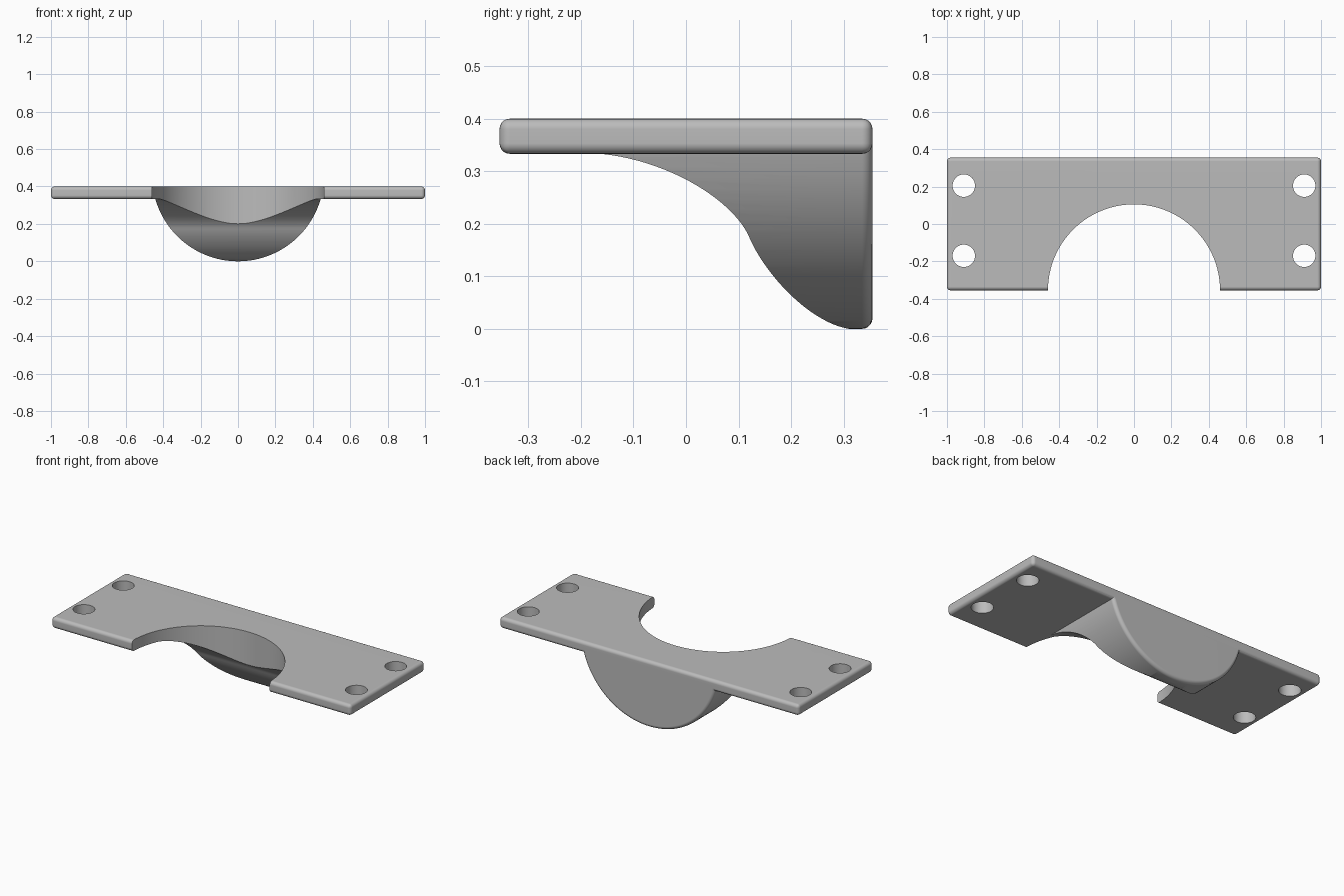
import bpy, bmesh, math
from mathutils import Matrix, Vector
from mathutils.geometry import interpolate_bezier

if "Cube" in bpy.data.objects:
    bpy.data.objects.remove(bpy.data.objects["Cube"])

grey = bpy.data.materials.new("grey metal")
grey.diffuse_color = (0.5, 0.5, 0.5, 1)
grey.use_nodes = True
grey.node_tree.nodes["Principled BSDF"].inputs["Base Color"].default_value = grey.diffuse_color

BACK, R, TOP, UNDER = 0.355, 0.46, 0.40, 0.333
ROUND = 0.02


def make(name, bm):
    bmesh.ops.recalc_face_normals(bm, faces=bm.faces)
    me = bpy.data.meshes.new(name)
    bm.to_mesh(me)
    bm.free()
    me.materials.append(grey)
    ob = bpy.data.objects.new(name, me)
    bpy.context.collection.objects.link(ob)
    return ob


def cylinder(name, r, depth, matrix, segments=96):
    bm = bmesh.new()
    bmesh.ops.create_cone(bm, cap_ends=True, segments=segments, radius1=r,
                          radius2=r, depth=depth, matrix=matrix)
    return make(name, bm)


def apply_mod(ob, kind, **settings):
    mod = ob.modifiers.new(kind.lower(), kind)
    for key, value in settings.items():
        setattr(mod, key, value)
    bpy.context.view_layer.objects.active = ob
    bpy.ops.object.modifier_apply(modifier=mod.name)


def combine(ob, tool, operation):
    apply_mod(ob, 'BOOLEAN', object=tool, operation=operation, solver='EXACT')
    bpy.data.objects.remove(tool)


# Flat mounting plate with rounded outer edges
bm = bmesh.new()
bmesh.ops.create_cube(bm, size=1, matrix=Matrix.Translation((0, 0, (TOP + UNDER) / 2))
                      @ Matrix.Diagonal((2, 2 * BACK, TOP - UNDER, 1)))
bmesh.ops.bevel(bm, geom=bm.edges[:], offset=ROUND, segments=5, profile=0.5, affect='EDGES')
plate = make("mounting_bracket", bm)

# Round boss under the plate, its back rim rounded
boss = cylinder("boss", R, 2 * BACK, Matrix.Translation((0, 0, R)) @ Matrix.Rotation(math.pi / 2, 4, 'X'), 128)
bm = bmesh.new()
bm.from_mesh(boss.data)
rim = [e for e in bm.edges if all(v.co.y > BACK - 0.001 for v in e.verts)]
bmesh.ops.bevel(bm, geom=rim, offset=ROUND, segments=5, profile=0.5, affect='EDGES')
bm.to_mesh(boss.data)
bm.free()

# S-curved underside, swept across the boss
bends = [((-0.2, 0.335), (-0.06, 0.335), (0.08, 0.255), (0.118, 0.18)),
         ((0.118, 0.18), (0.15, 0.10), (0.245, 0.003), (0.32, -0.001))]
profile = []
for bend in bends:
    profile += interpolate_bezier(*[Vector((0, y, z)) for y, z in bend], 24)[:-1]
profile += [Vector((0, y, z)) for y, z in ((0.32, -0.001), (0.4, -0.02), (0.4, 0.365), (-0.2, 0.365))]
bm = bmesh.new()
face = bm.faces.new([bm.verts.new(p - Vector((0.6, 0, 0))) for p in profile])
swept = bmesh.ops.extrude_face_region(bm, geom=[face])["geom"]
bmesh.ops.translate(bm, vec=(1.2, 0, 0), verts=[v for v in swept if isinstance(v, bmesh.types.BMVert)])
combine(boss, make("underside_sweep", bm), 'INTERSECT')
combine(plate, boss, 'UNION')

# Large round opening at the front
combine(plate, cylinder("opening", R, 2, Matrix.Translation((0, -BACK, 0)), 128), 'DIFFERENCE')

# Four screw holes
for x in (-0.91, 0.91):
    for y in (-0.17, 0.205):
        combine(plate, cylinder("hole", 0.06, 0.5, Matrix.Translation((x, y, TOP)), 48), 'DIFFERENCE')

# Smooth curves, crisp edges
bpy.ops.object.select_all(action='DESELECT')
plate.select_set(True)
bpy.context.view_layer.objects.active = plate
bpy.ops.object.shade_smooth_by_angle(angle=math.radians(30))
apply_mod(plate, 'WEIGHTED_NORMAL', keep_sharp=True)
